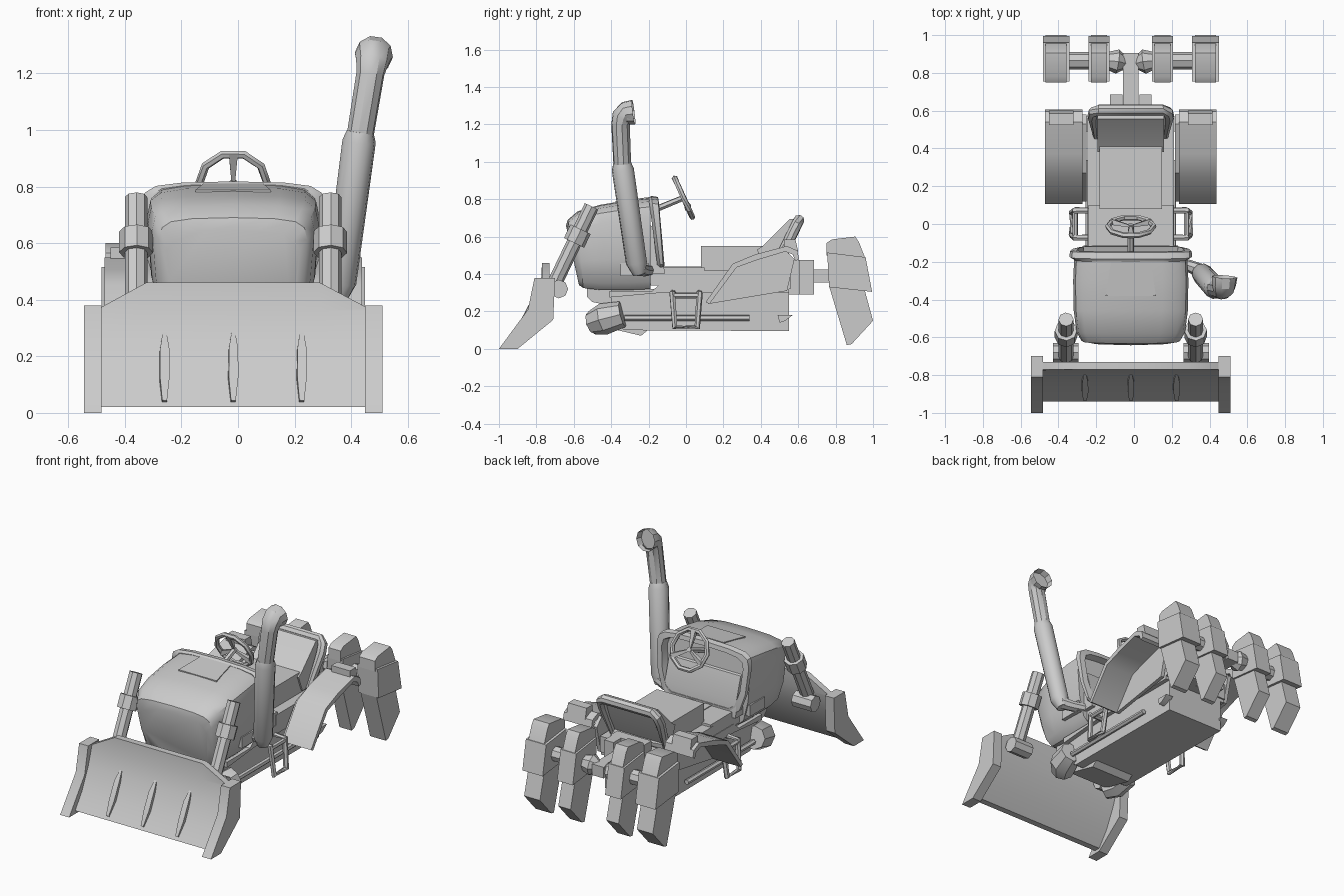
import bpy, bmesh, math
from mathutils import Vector

old = bpy.data.objects.get("Cube")
if old:
    bpy.data.objects.remove(old)

grey = bpy.data.materials.new("plain grey")
grey.use_nodes = True
grey.diffuse_color = (0.6, 0.6, 0.6, 1)
grey.node_tree.nodes["Principled BSDF"].inputs["Base Color"].default_value = (0.6, 0.6, 0.6, 1)
CX = -0.017  # middle plane of the machine
SIDES = (("right", -1), ("left", 1))
made = []


def loft(name, rings, closed=False):
    """Skin a list of equal-length point rings."""
    bm = bmesh.new()
    vs = [[bm.verts.new(p) for p in r] for r in rings]
    n = len(vs[0])
    pairs = list(zip(vs, vs[1:])) + ([(vs[-1], vs[0])] if closed else [])
    for a, b in pairs:
        for i in range(n):
            j = (i + 1) % n
            bm.faces.new((a[i], a[j], b[j], b[i]))
    if not closed:
        bm.faces.new(vs[0])
        bm.faces.new(vs[-1])
    bmesh.ops.recalc_face_normals(bm, faces=bm.faces)
    me = bpy.data.meshes.new(name)
    bm.to_mesh(me)
    bm.free()
    me.materials.append(grey)
    ob = bpy.data.objects.new(name, me)
    bpy.context.collection.objects.link(ob)
    made.append(ob)
    return ob


def prism(name, profile, x0, x1):
    """Extrude a y-z profile across x."""
    return loft(name, [[(x, y, z) for y, z in profile] for x in (x0, x1)])


def box(name, x0, x1, y0, y1, z0, z1):
    return prism(name, [(y0, z0), (y1, z0), (y1, z1), (y0, z1)], x0, x1)


def tube(name, path, radii, sides=8, closed=False):
    """Sweep a round section along a path."""
    pts = [Vector(p) for p in path]
    n = len(pts)
    if not isinstance(radii, (list, tuple)):
        radii = [radii] * n
    rings, u = [], None
    for i, p in enumerate(pts):
        a = pts[i - 1] if i or closed else p
        b = pts[(i + 1) % n] if i < n - 1 or closed else p
        t = (b - a).normalized()
        u = t.orthogonal() if u is None else u - t * u.dot(t)
        u.normalize()
        v = t.cross(u)
        rings.append([p + radii[i] * (u * math.cos(k * math.tau / sides) + v * math.sin(k * math.tau / sides))
                      for k in range(sides)])
    return loft(name, rings, closed)


def inset_end(ob, direction, thickness, depth):
    """Sink the flat end that faces a direction."""
    bm = bmesh.new()
    bm.from_mesh(ob.data)
    face = max(bm.faces, key=lambda f: f.normal.dot(Vector(direction)) * f.calc_area())
    bmesh.ops.inset_individual(bm, faces=[face], thickness=thickness, depth=-depth)
    bm.to_mesh(ob.data)
    bm.free()


# Dozer blade with clipped top corners, end plates and ribs
def blade_ring(x, top):
    front = [(-.94, .02), (-.87, .12), (-.81, .25), (-.775, .36), (-.77, top)]
    return [(x, y, z) for y, z in front] + [(x, y + .04, z) for y, z in reversed(front)]


loft("blade", [blade_ring(x, t) for x, t in ((-.49, .37), (-.325, .46), (.29, .46), (.46, .37))])
for side, s in SIDES:
    prism(side + "_blade_end", [(-1, 0), (-.9, 0), (-.71, .155), (-.70, .38), (-.81, .38), (-.845, .21)],
          CX + s * .465, CX + s * .528)
for i, x in enumerate((-.26, CX, .225)):
    tube(f"blade_rib_{i}", [(x, -.93, .04), (x, -.88, .12), (x, -.83, .22), (x, -.795, .28)],
         [.012, .024, .023, .010], 4)

# Lift rams
for side, s in SIDES:
    x = CX + s * .343
    low, high = Vector((x, -.70, .355)), Vector((x, -.505, .762))
    tube(side + "_ram", [low, high], .040, 8)
    tube(side + "_ram_collar", [low.lerp(high, t) for t in (.52, .70)], .060, 8)
    tube(side + "_ram_foot", [(x - s * .065, -.68, .32), (x + s * .07, -.68, .32)], .05, 8)


# Hood: angular nose panel leaning under, rounded body, flared rear rim
BODY = [(0, 1), (.55, .99), (.84, .96), (.96, .90), (1, .78), (.95, .35), (.84, .08), (.7, 0), (.35, 0)]
NOSE = [(0, 1), (.4, .96), (.77, .92), (.89, .83), (1, .74), (.95, .4), (.86, .08), (.7, 0), (.35, 0)]


def hood_ring(y, w, z0, z1, lean=0, half=BODY):
    full = half + [(0, 0)] + [(-a, b) for a, b in reversed(half[1:])]
    return [(CX + a * w, y + lean * (1 - b), z0 + b * (z1 - z0)) for a, b in full]


loft("hood", [hood_ring(*r) for r in (
    (-.642, .235, .34, .66, .07, NOSE), (-.632, .262, .335, .69, .07), (-.58, .287, .325, .735, .03),
    (-.46, .302, .315, .77), (-.30, .305, .315, .797), (-.19, .300, .32, .808))])
loft("hood_rear_rim", [hood_ring(*r) for r in (
    (-.20, .300, .42, .808, .05), (-.185, .325, .42, .818, .05), (-.15, .322, .42, .812, .03),
    (-.145, .285, .45, .785, .03), (-.19, .275, .46, .775, .03))])
loft("hood_plate", [[(CX + a * w, y, z + dz) for a, dz in ((-1, -.02), (1, -.02), (1, .008), (-1, .008))]
                    for y, w, z in ((-.38, .133, .78), (-.20, .105, .803))])
prism("dashboard", [(-.22, .40), (-.115, .40), (-.12, .50), (-.165, .65), (-.22, .67)], CX - .25, CX + .25)
for side, s in SIDES:
    box(side + "_floor_strip", CX + s * .035, CX + s * .08, -.13, .08, .43, .44)

# Chassis
prism("chassis", [(-.40, .15), (-.33, .10), (.55, .095), (.55, .32), (-.40, .32)], CX - .20, CX + .20)
prism("running_board", [(-.41, .275), (-.41, .31), (-.18, .31), (-.13, .355), (.55, .355), (.55, .30), (-.13, .30)],
      CX - .228, CX + .228)
box("deck", CX - .225, CX + .225, -.27, .10, .34, .435)
box("rear_deck", CX - .228, CX + .228, .08, .56, .32, .42)
prism("sump", [(-.45, .12), (-.24, .07), (-.18, .12), (-.18, .2), (-.45, .2)], CX - .14, CX + .14)
prism("front_frame", [(-.53, .28), (-.50, .25), (-.34, .22), (-.34, .34), (-.53, .34)], CX - .18, CX + .18)
for side, s in SIDES:
    tube(side + "_front_hub", [(CX + s * .16, -.50, .14), (CX + s * .2, -.44, .16), (CX + s * .22, -.34, .185)],
         [.065, .085, .07], 8)
    tube(side + "_side_rail", [(CX + s * .225, -.33, .165), (CX + s * .225, .34, .165)], .016, 6)
    prism(side + "_rail_stop", [(.49, .18), (.57, .18), (.53, .15), (.50, .14)], CX + s * .19, CX + s * .24)
    box(side + "_hood_bracket", CX + s * .20, CX + s * .29, -.35, -.20, .39, .46)
    # Step: a tube loop hung off the side
    loop = [(.20, -.07, .30), (.295, -.073, .30), (.312, -.06, .115), (.312, .06, .115), (.295, .073, .30), (.20, .07, .30)]
    tube(side + "_step", [(CX + s * a, y, z) for a, y, z in loop], .017, 6)
    tube(side + "_step_bar", [(CX + s * .295, -.07, .285), (CX + s * .295, .07, .285)], .015, 6)

# Seat with a reclined back inside a rounded frame
prism("seat_base", [(.08, .24), (.45, .24), (.45, .50), (.41, .55), (.08, .55)], CX - .165, CX + .165)
prism("seat_back", [(.38, .53), (.41, .55), (.555, .695), (.595, .69), (.54, .55), (.48, .43), (.42, .43)],
      CX - .175, CX + .175)
frame = [(-.185, .48, .43), (-.20, .57, .62), (-.195, .592, .665), (-.17, .603, .687)]
frame += [(-x, y, z) for x, y, z in reversed(frame)]
tube("seat_frame", [(CX + x, y, z) for x, y, z in frame], .03, 8, closed=True)

# Rear fenders with lamps
arch = [(.105, .25), (.25, .455), (.37, .505), (.54, .55), (.595, .525), (.605, .48)]
inner = [(.585, .47), (.57, .505), (.53, .52), (.38, .475), (.27, .435), (.125, .24)]
for side, s in SIDES:
    prism(side + "_fender", arch + inner, CX + s * .255, CX + s * .455)
    prism(side + "_fender_wall", [(.12, .24), (.27, .445), (.53, .53), (.58, .48), (.54, .31)],
          CX + s * .235, CX + s * .258)
    prism(side + "_rear_lamp", [(.525, .54), (.525, .585), (.585, .585), (.60, .52)], CX + s * .303, CX + s * .433)

# Hitch and ripper claws
box("hitch_block", CX - .12, CX + .12, .54, .61, .29, .475)
for side, s in SIDES:
    box(side + "_hitch_lug", CX + s * .045, CX + s * .11, .60, .685, .29, .475)
box("hitch_bar", CX - .04, CX + .04, .60, .905, .355, .425)
cap = [(.75, .50), (.75, .565), (.78, .585), (.905, .60), (.925, .57), (.96, .48)]
knuckle = [(.755, .515), (.96, .49), (.995, .305), (.765, .33)]
tooth = [(.765, .335), (.955, .315), (1.0, .15), (.885, .025), (.86, .02)]
for side, s in SIDES:
    tube(side + "_ripper_axle", [(CX + s * d, .865, .40) for d in (.15, .45)], .046, 8)
    tube(side + "_axle_cone", [(CX + s * .03, .85, .39), (CX + s * .07, .86, .395), (CX + s * .13, .865, .40)],
         [.035, .065, .045], 8)
    for kind, d, w in (("inner", .168, .055), ("outer", .395, .071)):
        for part, shape, k in (("cap", cap, .78), ("knuckle", knuckle, 1), ("tooth", tooth, .78)):
            prism(f"{side}_{kind}_claw_{part}", shape, CX + s * d - w * k, CX + s * d + w * k)

# Exhaust stack with an open elbow tip
tube("exhaust_inlet", [(.22, -.20, .42), (.30, -.225, .42), (.355, -.25, .43), (.365, -.265, .48)], [.03, .033, .04, .05], 8)
tube("exhaust_muffler", [(.350, -.25, .40), (.362, -.265, .46), (.428, -.338, .96), (.432, -.342, .995)],
     [.035, .057, .060, .048], 10)
tip = tube("exhaust_tip", [(.430, -.34, .97), (.468, -.350, 1.20), (.474, -.34, 1.24), (.477, -.32, 1.26), (.480, -.28, 1.265)],
           [.048, .050, .058, .064, .068], 10)
inset_end(tip, (0, 1, 0), .005, .04)

# Steering wheel on its column
hub = Vector((CX, -.013, .808))
across, up = Vector((1, 0, 0)), Vector((0, -.41, .91))
tube("steering_wheel", [hub + .121 * (across * math.cos(k * math.tau / 10) + up * math.sin(k * math.tau / 10))
                        for k in range(10)], .015, 6, closed=True)
for k in range(3):
    a = math.pi / 2 + k * math.tau / 3
    tube(f"wheel_spoke_{k}", [hub, hub + .12 * (across * math.cos(a) + up * math.sin(a))], [.008, .022], 4)
tube("steering_column", [(CX, -.19, .735), hub + Vector((0, .01, .004))], [.018, .016], 6)

# Smooth shading with sharp edges kept
for ob in bpy.context.selected_objects:
    ob.select_set(False)
for ob in made:
    ob.select_set(True)
bpy.context.view_layer.objects.active = made[0]
bpy.ops.object.shade_smooth_by_angle(angle=math.radians(35))
